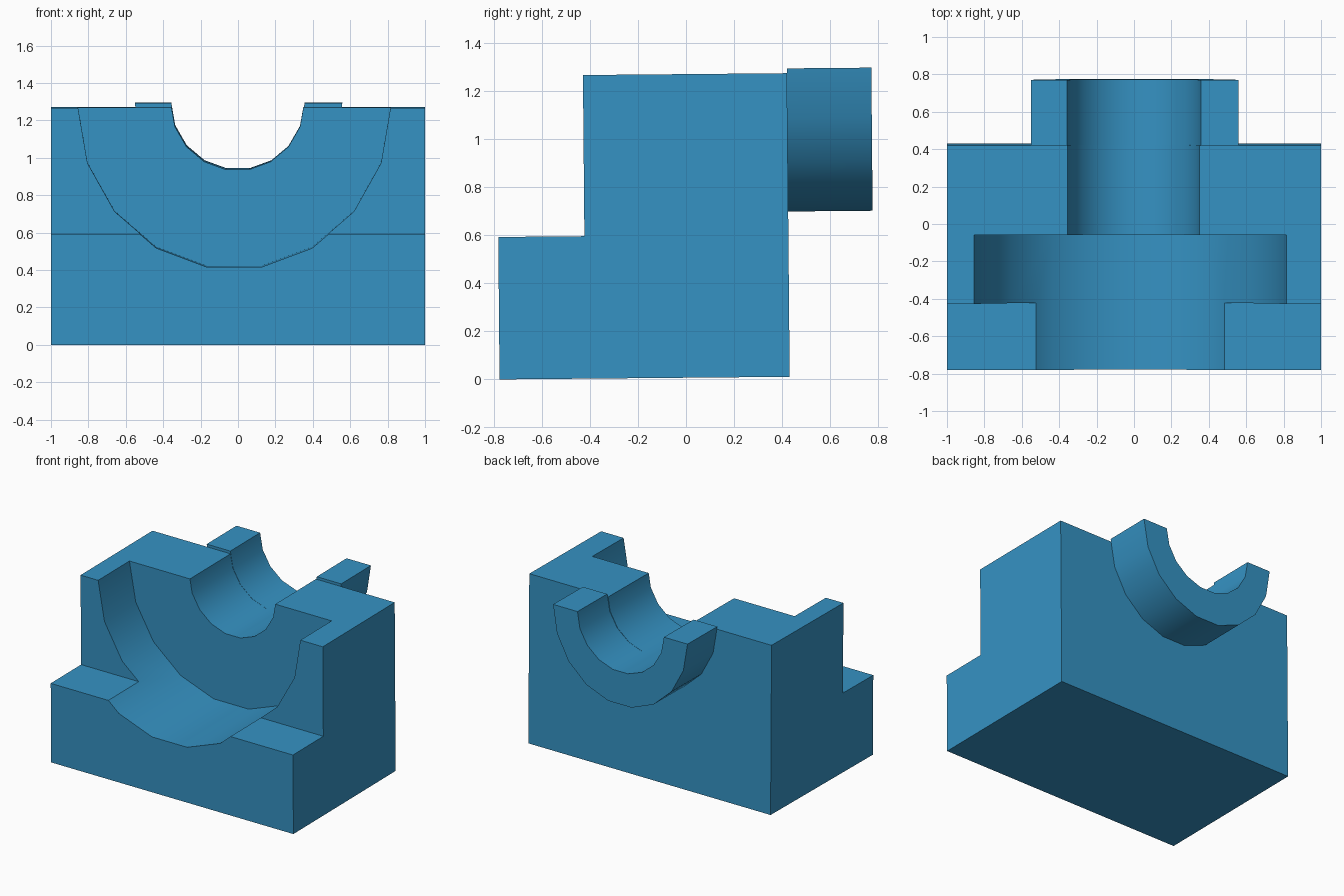
import bpy
import bmesh
import math
from mathutils import Matrix, Vector

cube = bpy.data.objects.get("Cube")
if cube:
    bpy.data.objects.remove(cube, do_unlink=True)

blue = bpy.data.materials.new("workshop blue")
blue.use_nodes = True
colour = (0.036, 0.29, 0.55, 1.0)
blue.diffuse_color = colour
blue.node_tree.nodes["Principled BSDF"].inputs["Base Color"].default_value = colour


def prism(name, profile, direction):
    """Extrude a closed 3D outline along a direction."""
    bm = bmesh.new()
    face = bm.faces.new([bm.verts.new(p) for p in profile])
    out = bmesh.ops.extrude_face_region(bm, geom=[face])
    moved = [v for v in out["geom"] if isinstance(v, bmesh.types.BMVert)]
    bmesh.ops.translate(bm, verts=moved, vec=Vector(direction))
    bmesh.ops.recalc_face_normals(bm, faces=bm.faces)
    mesh = bpy.data.meshes.new(name)
    bm.to_mesh(mesh)
    bm.free()
    mesh.materials.append(blue)
    obj = bpy.data.objects.new(name, mesh)
    bpy.context.collection.objects.link(obj)
    return obj


def half_arc(cx, top, rx, rz, y, steps=9):
    """Lower half of a faceted ellipse, from -x rim to +x rim."""
    angles = [math.pi * i / steps for i in range(steps + 1)]
    return [(cx - rx * math.cos(a), y, top - rz * math.sin(a)) for a in angles]


def trough_cutter(name, arc, depth):
    """Half-round cutter running straight up above its rim."""
    lid = [(arc[-1][0], arc[0][1], 1.6), (arc[0][0], arc[0][1], 1.6)]
    cutter = prism(name, arc + lid, (0, depth, 0))
    cutter.hide_render = True
    return cutter


FRONT, STEP, POCKET, BACK, END = -0.775, -0.417, -0.048, 0.431, 0.782
TOP, RIM = 1.262, 1.282

# Stepped block, extruded sideways from its side outline
side = [(FRONT, 0), (BACK, 0), (BACK, TOP), (STEP, TOP), (STEP, 0.592), (FRONT, 0.592)]
body = prism("bearing_block", [(-1, y, z) for y, z in side], (2, 0, 0))

# Wide pocket in front and narrow bore through the back
cutters = [
    trough_cutter("pocket_cutter", half_arc(-0.02, TOP, 0.835, 0.86, -1.0), POCKET + 1.0),
    trough_cutter("bore_cutter", half_arc(-0.003, RIM, 0.356, 0.357, -0.2), 1.0),
]
bpy.context.view_layer.objects.active = body
for cutter in cutters:
    mod = body.modifiers.new(cutter.name, "BOOLEAN")
    mod.operation = "DIFFERENCE"
    mod.solver = "EXACT"
    mod.object = cutter
    bpy.ops.object.modifier_apply(modifier=mod.name)
    bpy.data.objects.remove(cutter, do_unlink=True)

# Half-round collar projecting from the back
outer = half_arc(0.003, RIM, 0.555, 0.604, BACK)
inner = half_arc(0, RIM, 0.357, 0.357, BACK)
collar = prism("rear_collar", outer + inner[::-1], (0, END - BACK, 0))

# Slight backward lean about the lower front edge, then smooth the curved walls
pivot = Vector((0, FRONT, 0))
lean = Matrix.Translation(pivot) @ Matrix.Rotation(0.009, 4, "X") @ Matrix.Translation(-pivot)
for obj in (body, collar):
    obj.data.transform(lean)
    bpy.ops.object.select_all(action="DESELECT")
    obj.select_set(True)
    bpy.context.view_layer.objects.active = obj
    bpy.ops.object.shade_smooth_by_angle(angle=math.radians(30))
